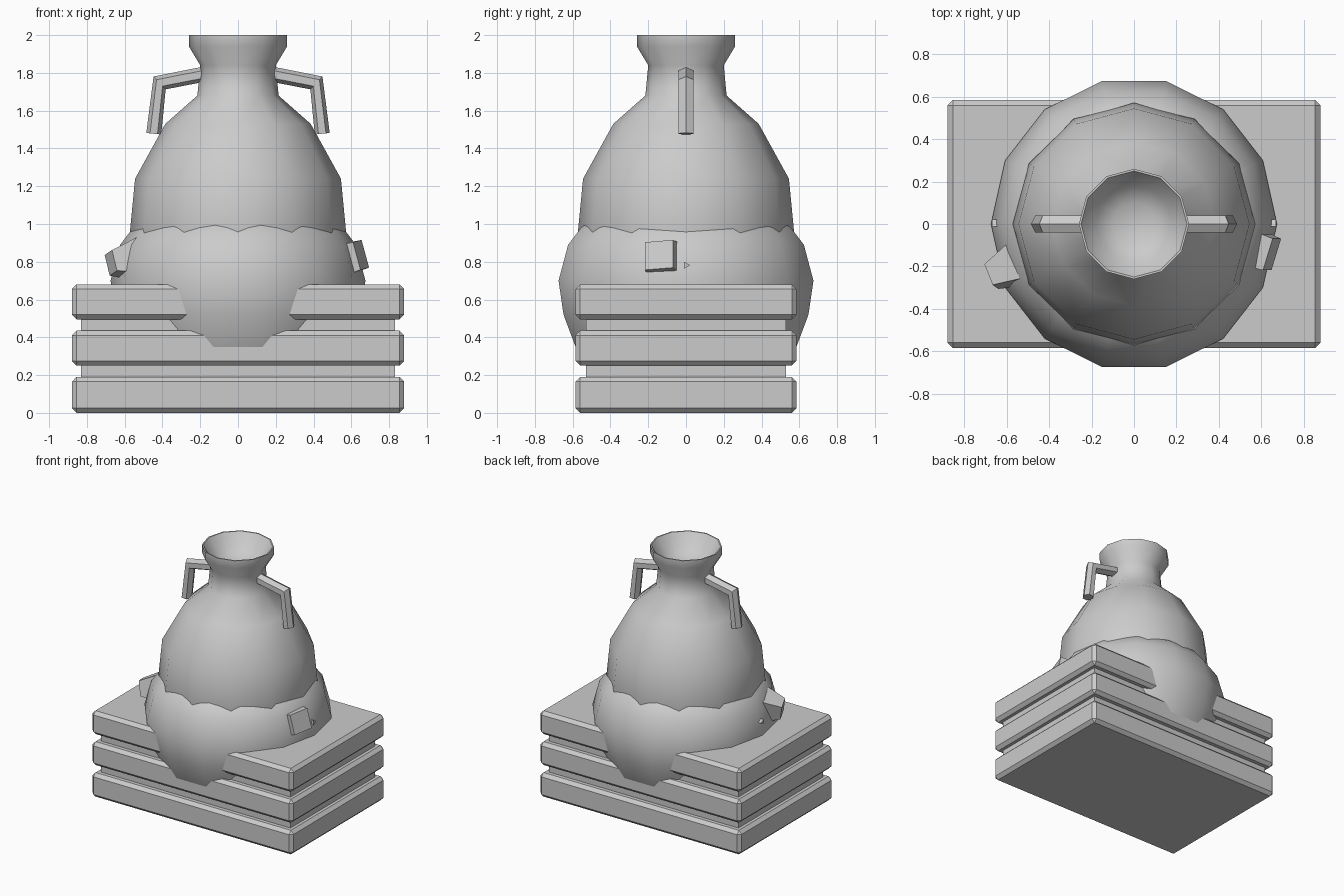
import bpy, bmesh, math
from mathutils import Vector, Matrix

cube = bpy.data.objects.get("Cube")
if cube:
    bpy.data.objects.remove(cube, do_unlink=True)

stone = bpy.data.materials.new("pale grey stone")
stone.use_nodes = True
GREY = (0.6, 0.6, 0.6, 1)
stone.diffuse_color = GREY
stone.node_tree.nodes["Principled BSDF"].inputs["Base Color"].default_value = GREY


def finish(name, bm, smooth=None):
    """Turn a bmesh into a named object, optionally smooth-shaded."""
    bmesh.ops.recalc_face_normals(bm, faces=bm.faces)
    mesh = bpy.data.meshes.new(name)
    bm.to_mesh(mesh)
    bm.free()
    mesh.materials.append(stone)
    obj = bpy.data.objects.new(name, mesh)
    bpy.context.collection.objects.link(obj)
    if smooth:
        bpy.ops.object.select_all(action='DESELECT')
        obj.select_set(True)
        bpy.context.view_layer.objects.active = obj
        bpy.ops.object.shade_smooth_by_angle(angle=math.radians(smooth))
    return obj


def bridge(bm, rings):
    """Skin consecutive rings of vertices with quads and cap both ends."""
    for a, b in zip(rings, rings[1:]):
        n = len(a)
        for i in range(n):
            j = (i + 1) % n
            bm.faces.new((a[i], a[j], b[j], b[i]))
    bm.faces.new(rings[0])
    bm.faces.new(rings[-1])


def lathe(name, profile, sides, x_scale=1.0, smooth=50):
    bm = bmesh.new()
    rings = []
    for r, z in profile:
        angles = [math.tau * i / sides for i in range(sides)]
        rings.append([bm.verts.new((r * x_scale * math.cos(a), r * math.sin(a), z))
                      for a in angles])
    bridge(bm, rings)
    return finish(name, bm, smooth)


def block(name, half_x, half_y, z0, z1, bevel=0):
    bm = bmesh.new()
    bmesh.ops.create_cube(bm, size=1)
    bmesh.ops.scale(bm, vec=(2 * half_x, 2 * half_y, z1 - z0), verts=bm.verts)
    bmesh.ops.translate(bm, vec=(0, 0, (z0 + z1) / 2), verts=bm.verts)
    if bevel:
        bmesh.ops.bevel(bm, geom=bm.edges[:], offset=bevel, segments=1, affect='EDGES')
    return finish(name, bm)


# Stacked plinth: three bevelled slabs with recessed layers between
for label, z0, z1 in (("lower", 0, 0.19), ("middle", 0.25, 0.435), ("upper", 0.495, 0.68)):
    block(label + "_slab", 0.88, 0.585, z0, z1, 0.025)
for label, z0, z1 in (("lower", 0.17, 0.27), ("upper", 0.41, 0.52)):
    block(label + "_recess", 0.83, 0.53, z0, z1)

# Urn with a flared, hollow mouth
lathe("urn_body", [(0.5, 0.6), (0.575, 0.93), (0.545, 1.24), (0.385, 1.53), (0.215, 1.68),
                   (0.2, 1.84), (0.26, 1.94), (0.26, 2.0), (0.25, 2.0),
                   (0.18, 1.9), (0.1, 1.85)], 12)

# Swollen sleeve around the foot of the urn
lathe("base_bulge", [(0.545, 0.25), (0.6, 0.35), (0.665, 0.52), (0.692, 0.7),
                     (0.64, 0.89), (0.57, 0.98), (0.5, 1.03)], 14, x_scale=0.975)


# Bent six-sided handles
def handle(name, side):
    path = [Vector(p) for p in ((0.17, 0, 1.795), (0.415, 0, 1.747), (0.446, 0, 1.478))]
    # in-plane outward direction of each ring, stretched at the mitred elbow
    outward = [Vector((0.19, 0, 0.98)), Vector((0.8, 0, 0.85)), Vector((0.99, 0, 0.1))]
    bm = bmesh.new()
    rings = []
    for p, out in zip(path, outward):
        rings.append([])
        for i in range(6):
            a = math.tau * i / 6
            v = p + 0.04 * math.cos(a) * out + Vector((0, 0.046 * math.sin(a), 0))
            rings[-1].append(bm.verts.new((side * v.x, v.y, v.z)))
    bridge(bm, rings)
    finish(name, bm, 40)


handle("left_handle", 1)
handle("right_handle", -1)


# Chipped stones set into the bulge, tapered towards their outer end
def stone_chip(name, centre, direction, size, taper, roll):
    bm = bmesh.new()
    bmesh.ops.create_cube(bm, size=1)
    bmesh.ops.scale(bm, vec=size, verts=bm.verts)
    for v in bm.verts:
        if v.co.z > 0:
            v.co.x *= taper
            v.co.y *= taper
    turn = Vector(direction).to_track_quat('Z', 'Y').to_matrix().to_4x4()
    bm.transform(Matrix.Translation(centre) @ turn @ Matrix.Rotation(roll, 4, 'Z'))
    finish(name, bm, 50)


stone_chip("right_stone", (-0.61, -0.22, 0.805), (-0.9, -0.4, -0.15), (0.18, 0.19, 0.14), 0.6, 0.25)
stone_chip("left_stone", (0.61, -0.13, 0.825), (0.92, -0.3, 0.25), (0.17, 0.165, 0.09), 0.92, 0.08)

# Tiny pegs poking through both flanks
for label, side in (("left", 1), ("right", -1)):
    bm = bmesh.new()
    bmesh.ops.create_cone(bm, cap_ends=True, segments=3, radius1=0.022, radius2=0.022, depth=0.1)
    bm.transform(Matrix.Translation((side * 0.62, 0, 0.782)) @ Matrix.Rotation(math.pi / 2, 4, 'Y')
                 @ Matrix.Rotation(0, 4, 'Z'))
    finish(label + "_peg", bm)
